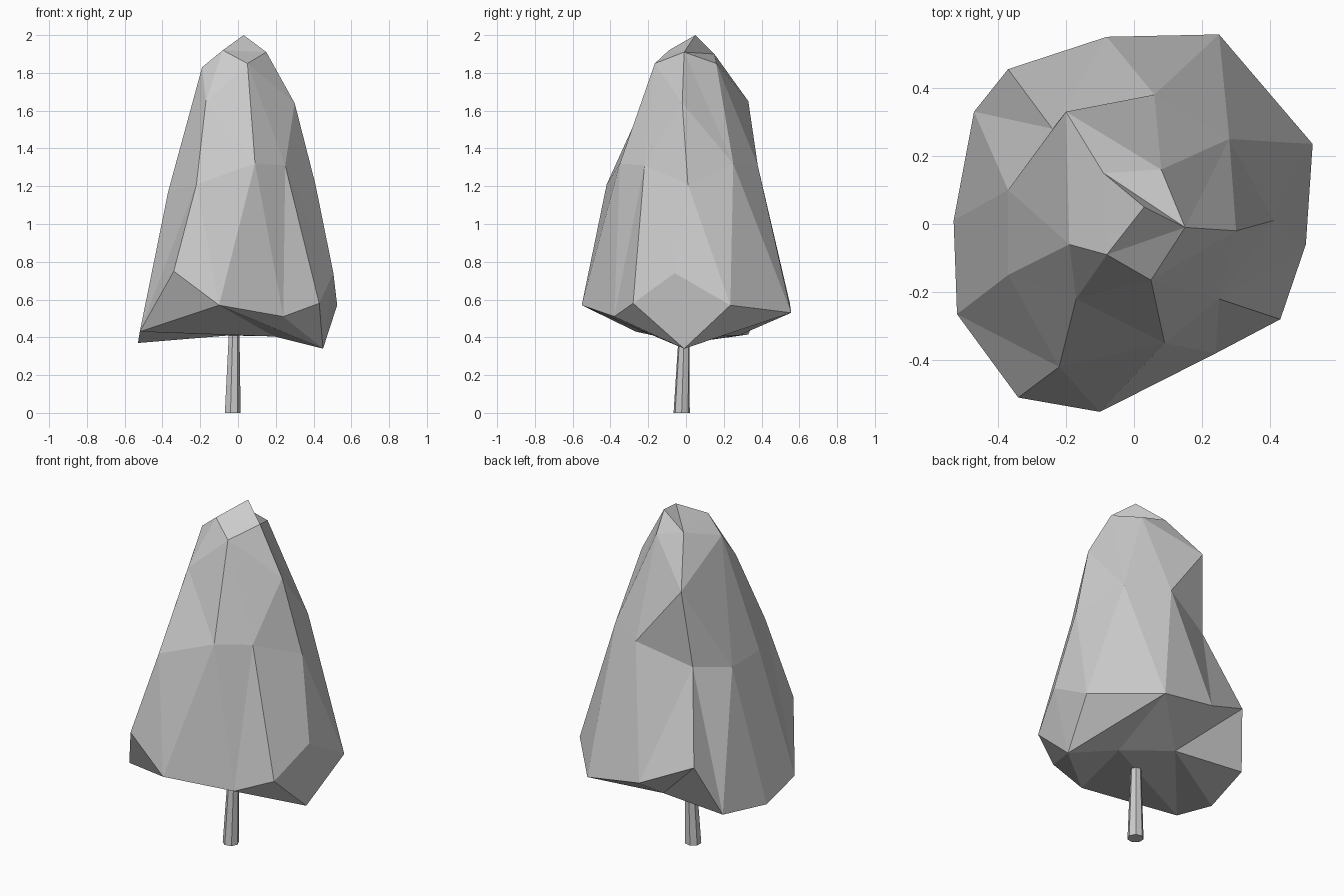
import bpy, bmesh
from math import cos, sin, tau

if "Cube" in bpy.data.objects:
    bpy.data.objects.remove(bpy.data.objects["Cube"])

# Irregular crown cross-sections, each running counter-clockwise from the +x side
rim = [(.505, -.06, .74), (.525, .235, .57), (.25, .557, .53), (-.08, .55, .58),
       (-.37, .455, .71), (-.47, .33, .415), (-.53, .01, .37), (-.52, -.265, .43),
       (-.34, -.51, .75), (-.10, -.552, .57), (.24, -.38, .51), (.43, -.28, .58)]
middle = [(.41, .01, 1.21), (.28, .25, 1.32), (.06, .38, 1.31), (-.24, .28, 1.20),
          (-.37, .10, 1.165), (-.37, -.15, 1.17), (-.22, -.42, 1.21),
          (.09, -.35, 1.32), (.25, -.22, 1.31)]
tip = [(.15, -.01, 1.91), (-.09, .15, 1.90), (-.08, -.09, 1.92)]
upper = [(.30, -.02, 1.64), tip[0], (.08, .16, 1.85), (-.20, .33, 1.65),
         (-.19, -.06, 1.83), (-.17, -.22, 1.65), (.05, -.165, 1.85)]
peak = [(.03, .05, 2.0)]
# Underside ridge (out and back) and the rim as seen from below
ridge = [(.45, -.01, .34), (.19, .10, .405), (-.05, .28, .41), (.19, .10, .405)]
low_rim = rim[:8] + rim[9:]


def build(name, bands, caps):
    """Each band joins two rings; 'a' / 'b' says which ring the next triangle advances on."""
    bm = bmesh.new()
    verts = {}

    def face(points):
        points = list(dict.fromkeys(points))
        if len(points) > 2:
            bm.faces.new([verts.setdefault(p, None) or make(p) for p in points])

    def make(p):
        verts[p] = bm.verts.new(p)
        return verts[p]

    for a, b, steps in bands:
        i = j = 0
        for s in steps:
            p, q = a[i % len(a)], b[j % len(b)]
            if s == "a":
                i += 1
                face((p, a[i % len(a)], q))
            else:
                j += 1
                face((p, b[j % len(b)], q))
    for c in caps:
        face(c)
    bmesh.ops.recalc_face_normals(bm, faces=bm.faces)
    mesh = bpy.data.meshes.new(name)
    bm.to_mesh(mesh)
    bm.free()
    obj = bpy.data.objects.new(name, mesh)
    bpy.context.collection.objects.link(obj)
    return obj


def circle(x, y, z, r, n=7):
    return [(x + r * cos(tau * k / n), y + r * sin(tau * k / n), z) for k in range(n)]


# Faceted foliage
build("crown", [(ridge, low_rim, "bbaabbbbbababbb"),
                (rim, middle, "abababaabababaababaab"),
                (middle, upper, "abbabaababaababa"),
                (upper, tip, "aabaabaaba"),
                (tip, peak, "aaa")], [rim[7:10]])
# Slightly leaning tapered trunk
foot, head = circle(-.03, -.023, 0, .044), circle(-.022, -.01, .41, .03)
build("trunk", [(foot, head, "ab" * 7)], [foot, head])
